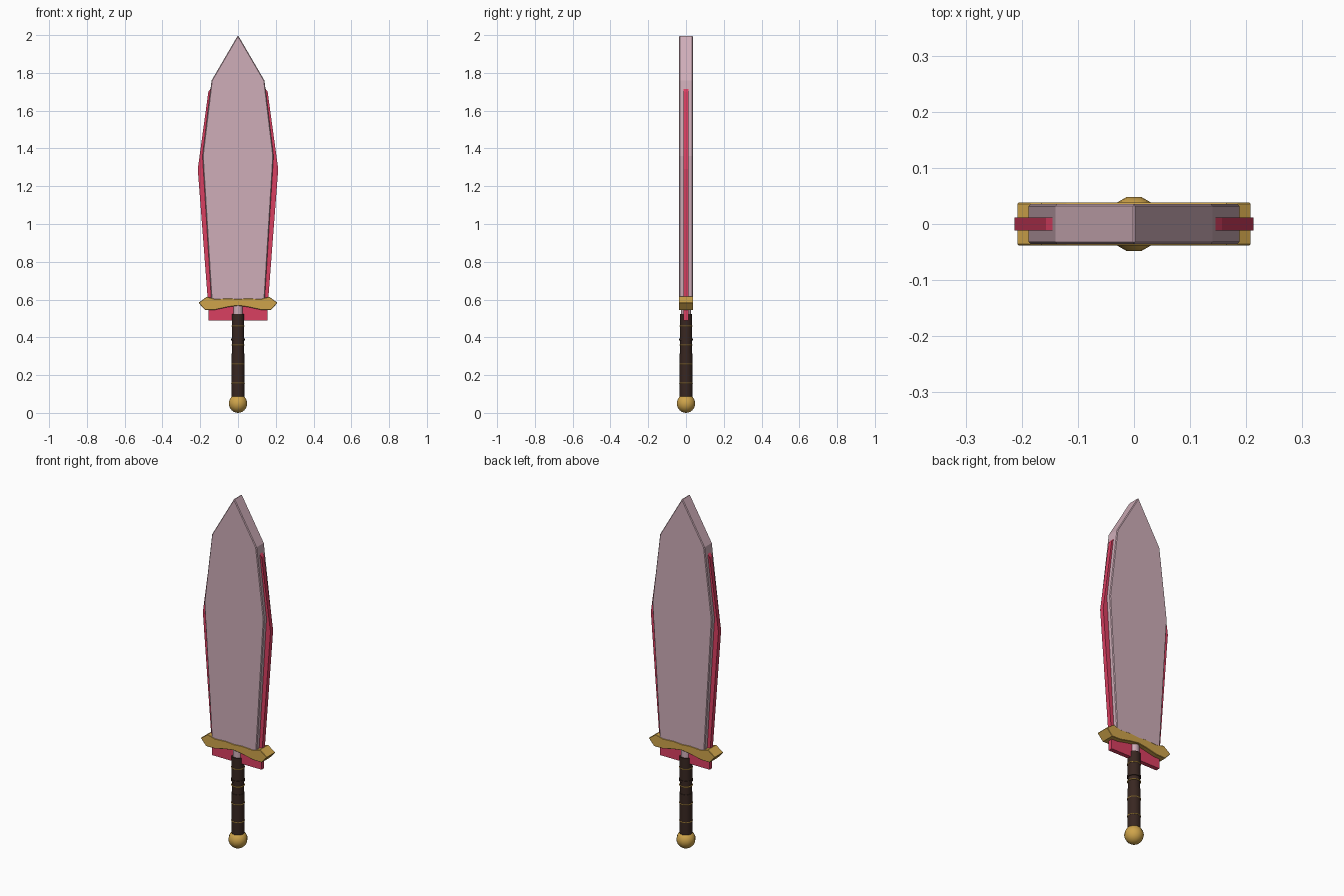
import bpy, bmesh, math

if "Cube" in bpy.data.objects:
    bpy.data.objects.remove(bpy.data.objects["Cube"])

def mat(name, rgb):
    m = bpy.data.materials.new(name)
    m.diffuse_color = (*rgb, 1)
    m.use_nodes = True
    m.node_tree.nodes["Principled BSDF"].inputs["Base Color"].default_value = m.diffuse_color
    return m

PINK = mat("pale_steel", (0.62, 0.42, 0.48))
RED = mat("red_edge", (0.70, 0.05, 0.12))
GOLD = mat("gold", (0.62, 0.37, 0.07))
BROWN = mat("leather", (0.04, 0.02, 0.015))

def plate(name, right, half, m, bevel=0.0):
    """Symmetric outline in XZ (right half, bottom to top), extruded along y."""
    outline = right + [(-x, z) for x, z in reversed(right) if x > 0]
    bm = bmesh.new()
    f = bm.faces.new([bm.verts.new((x, -half, z)) for x, z in outline])
    ext = bmesh.ops.extrude_face_region(bm, geom=[f])
    bmesh.ops.translate(bm, vec=(0, 2 * half, 0),
                        verts=[v for v in ext["geom"] if isinstance(v, bmesh.types.BMVert)])
    bmesh.ops.recalc_face_normals(bm, faces=bm.faces)
    me = bpy.data.meshes.new(name)
    bm.to_mesh(me)
    bm.free()
    ob = bpy.data.objects.new(name, me)
    bpy.context.collection.objects.link(ob)
    me.materials.append(m)
    if bevel:
        b = ob.modifiers.new("bevel", 'BEVEL')
        b.width, b.segments, b.limit_method = bevel, 1, 'ANGLE'
        b.angle_limit = math.radians(60)
    return ob

def finish(name, m):
    ob = bpy.context.object
    ob.name = name
    ob.data.materials.append(m)
    bpy.ops.object.shade_smooth_by_angle(angle=math.radians(40))
    return ob

def cyl(name, r, z0, z1, m, n=16):
    bpy.ops.mesh.primitive_cylinder_add(vertices=n, radius=r, depth=z1 - z0,
                                        location=(0, 0, (z0 + z1) / 2))
    return finish(name, m)

# broad blade with a pointed tip
plate("blade", [(0.14, 0.58), (0.188, 1.36), (0.14, 1.76), (0, 2.0)], 0.036, PINK, 0.004)

# thin red cutting edge running through the blade and below the guard
plate("cutting_edge", [(0.157, 0.49), (0.157, 0.56), (0.213, 1.29), (0.157, 1.70), (0.135, 1.73)],
      0.012, RED)

# winged guard
plate("guard", [(0, 0.568), (0.05, 0.561), (0.12, 0.546), (0.175, 0.545), (0.209, 0.583),
                (0.165, 0.615), (0.12, 0.602), (0.05, 0.606), (0, 0.602)], 0.038, GOLD, 0.002)

# tang, grip and its bindings
cyl("tang", 0.027, 0.48, 0.59, PINK)
cyl("lower_grip", 0.034, 0.08, 0.315, BROWN)
cyl("middle_grip", 0.031, 0.30, 0.40, BROWN)
cyl("upper_grip", 0.033, 0.385, 0.523, BROWN)
cyl("grip_band", 0.036, 0.382, 0.394, BROWN)
for i in range(4):
    bpy.ops.mesh.primitive_torus_add(major_segments=24, minor_segments=6, major_radius=0.033,
                                     minor_radius=0.003, location=(0, 0, 0.157 + 0.101 * i))
    finish(f"grip_ring_{i + 1}", GOLD)

# ball pommel
bpy.ops.mesh.primitive_uv_sphere_add(segments=12, ring_count=12, radius=0.05,
                                     location=(0, 0, 0.05), rotation=(0, 0, math.radians(15)))
finish("pommel", GOLD)
